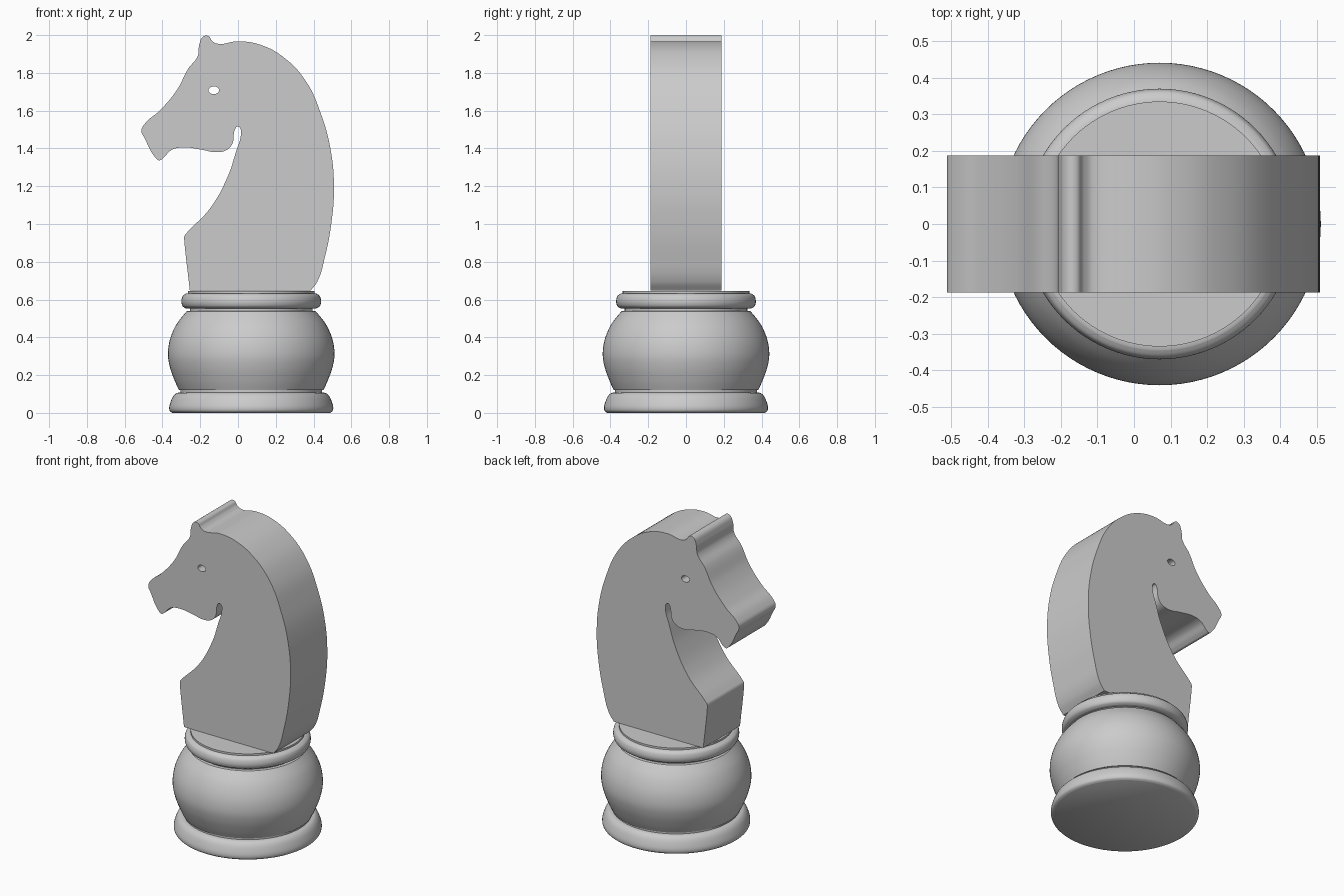
import bpy
import bmesh
import math
from mathutils import Matrix, Vector
from mathutils.geometry import interpolate_bezier

AXIS_X = 0.07          # the turned base sits slightly behind the head
HALF_WIDTH = 0.188     # half thickness of the horse slab

cube = bpy.data.objects.get("Cube")
if cube:
    bpy.data.objects.remove(cube, do_unlink=True)

grey = bpy.data.materials.new("plain grey")
grey.use_nodes = True
GREY_VALUE = (0.6, 0.6, 0.6, 1)
grey.diffuse_color = GREY_VALUE
grey.node_tree.nodes["Principled BSDF"].inputs["Base Color"].default_value = GREY_VALUE


def select_only(obj):
    bpy.ops.object.select_all(action="DESELECT")
    obj.select_set(True)
    bpy.context.view_layer.objects.active = obj


def smooth_section(points, steps=6):
    """Round a run of profile points with a tangent-continuous curve."""
    pts = [Vector(p) for p in points]
    if len(pts) == 2:
        return pts
    ext = [pts[0]] + pts + [pts[-1]]
    result = [pts[0]]
    for a, b, c, d in zip(ext, ext[1:], ext[2:], ext[3:]):
        curve = interpolate_bezier(b, b + (c - a) / 6, c - (d - b) / 6, c, steps + 1)
        result += [Vector((p[0], p[1])) for p in curve[1:]]
    return result


def lathe(name, sections, segments=96):
    """Turn joined profile sections (radius, height) into a closed solid."""
    profile = []
    for section in sections:
        profile += smooth_section(section)
    bm = bmesh.new()
    rings = []
    for r, z in profile:
        rings.append([bm.verts.new((r * math.cos(t), r * math.sin(t), z))
                      for t in (2 * math.pi * i / segments for i in range(segments))])
    for low, high in zip(rings, rings[1:]):
        for i in range(segments):
            j = (i + 1) % segments
            bm.faces.new((low[i], low[j], high[j], high[i]))
    bm.faces.new(rings[0][::-1])
    bm.faces.new(rings[-1])
    bmesh.ops.remove_doubles(bm, verts=bm.verts, dist=1e-5)
    mesh = bpy.data.meshes.new(name)
    bm.to_mesh(mesh)
    bm.free()
    obj = bpy.data.objects.new(name, mesh)
    bpy.context.collection.objects.link(obj)
    obj.location.x = AXIS_X
    mesh.materials.append(grey)
    select_only(obj)
    bpy.ops.object.shade_smooth_by_angle(angle=math.radians(35))
    return obj


def add_loop(curve, points, corners=()):
    """Add a closed smooth outline; listed indices stay sharp."""
    spline = curve.splines.new("BEZIER")
    spline.bezier_points.add(len(points) - 1)
    spline.use_cyclic_u = True
    for i, (bp, (x, z)) in enumerate(zip(spline.bezier_points, points)):
        bp.co = (x, z, 0)
        kind = "VECTOR" if i in corners else "AUTO"
        bp.handle_left_type = bp.handle_right_type = kind


# Turned base: foot ring, groove, round body, groove, collar, top disc
foot_ring = [(.418, 0), (.432, .012), (.433, .038), (.418, .08), (.4, .102), (.382, .108)]
lower_groove = [(.375, .108), (.375, .12)]
body = [(.382, .12), (.405, .17), (.43, .24), (.441, .31), (.43, .39), (.395, .47), (.342, .538)]
upper_groove = [(.325, .54), (.325, .553)]
collar = [(.345, .553), (.363, .565), (.37, .59), (.363, .618), (.345, .632)]
top_disc = [(.335, .633), (.335, .645)]
lathe("turned_base", [foot_ring, lower_groove, body, upper_groove, collar, top_disc])

# Horse head and neck: side outline extruded to a slab with a pierced eye
chest = [(-.255, .648), (-.284, .91), (-.284, .935), (-.268, .957), (-.15, 1.08),
         (-.055, 1.25), (-.01, 1.385), (.015, 1.47)]
throat = [(.011, 1.508), (-.004, 1.515), (-.018, 1.495), (-.028, 1.43), (-.055, 1.395)]
jaw = [(-.115, 1.38), (-.19, 1.393), (-.295, 1.405), (-.355, 1.39), (-.398, 1.347)]
muzzle = [(-.417, 1.337), (-.44, 1.355), (-.492, 1.45), (-.511, 1.495), (-.49, 1.535)]
face = [(-.415, 1.6), (-.32, 1.715), (-.265, 1.82), (-.213, 1.89)]
ear = [(-.205, 1.95), (-.183, 1.993), (-.157, 1.995), (-.137, 1.97), (-.112, 1.955)]
mane = [(0, 1.967), (.115, 1.95), (.245, 1.88), (.36, 1.755), (.44, 1.58), (.49, 1.395),
        (.508, 1.195), (.495, 1.01), (.46, .825), (.42, .695), (.385, .648)]
outline = chest + throat + jaw + muzzle + face + ear + mane
eye = [(-.156, 1.708), (-.128, 1.728), (-.1, 1.708), (-.128, 1.688)]

curve = bpy.data.curves.new("horse_head", "CURVE")
curve.dimensions = "2D"
curve.fill_mode = "BOTH"
curve.resolution_u = 8
curve.extrude = HALF_WIDTH
add_loop(curve, outline, corners=(0, len(outline) - 1))
add_loop(curve, eye)
head = bpy.data.objects.new("horse_head", curve)
bpy.context.collection.objects.link(head)
curve.materials.append(grey)
select_only(head)
bpy.ops.object.convert(target="MESH")
head = bpy.context.object
head.data.transform(Matrix.Rotation(math.pi / 2, 4, "X"))

# Weld the slab so its rim shades smoothly and its edges stay sharp
bm = bmesh.new()
bm.from_mesh(head.data)
bmesh.ops.remove_doubles(bm, verts=bm.verts, dist=1e-5)
bmesh.ops.recalc_face_normals(bm, faces=bm.faces)
bm.to_mesh(head.data)
bm.free()
select_only(head)
bpy.ops.object.shade_smooth_by_angle(angle=math.radians(35))
